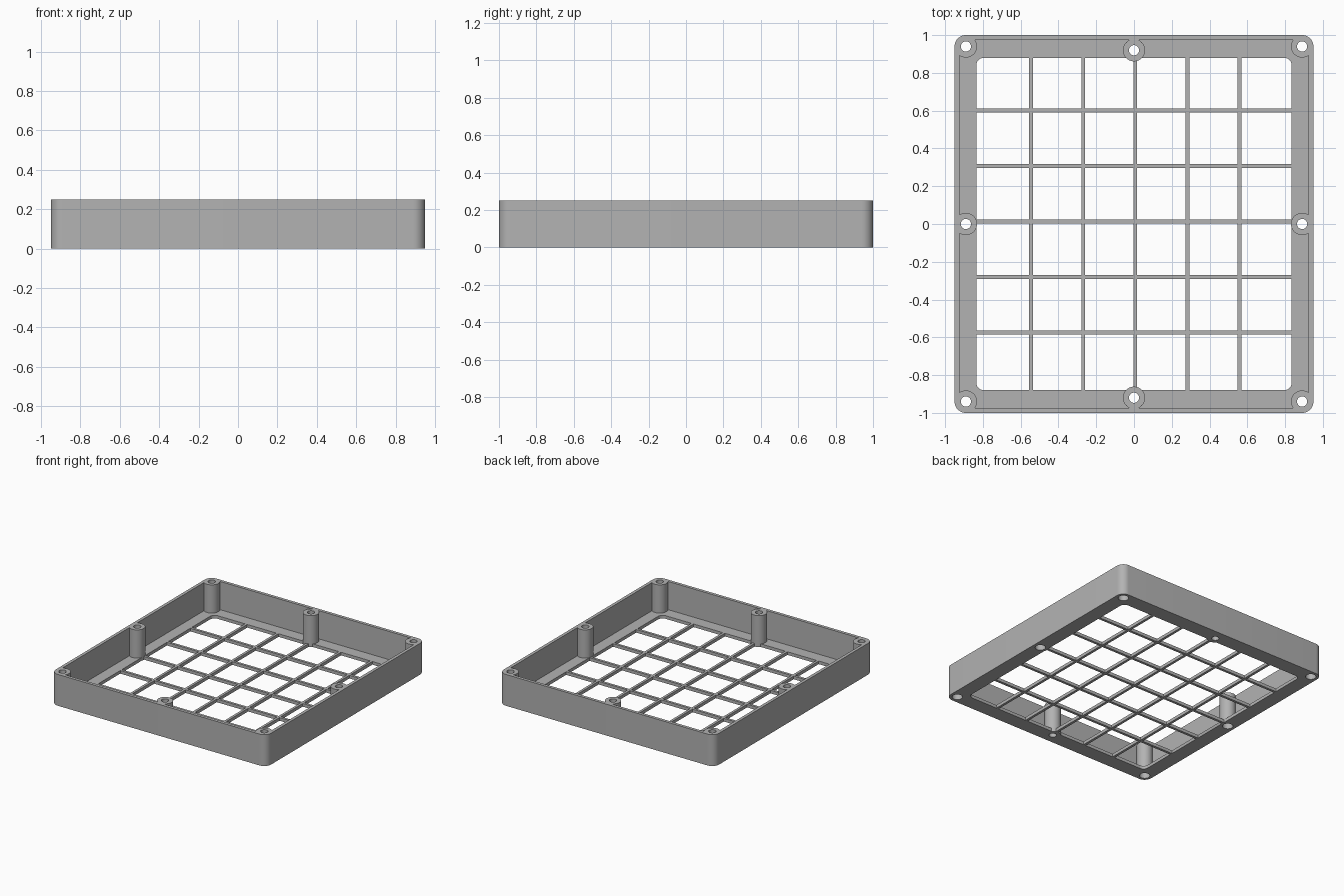
import bpy, bmesh
from math import cos, sin, pi

cube = bpy.data.objects.get("Cube")
if cube:
    bpy.data.objects.remove(cube, do_unlink=True)

HEIGHT, FLOOR = 0.25, 0.025

grey = bpy.data.materials.new("plain grey")
grey.use_nodes = True
grey.diffuse_color = (0.45, 0.45, 0.45, 1)
grey.node_tree.nodes["Principled BSDF"].inputs["Base Color"].default_value = grey.diffuse_color


def rounded_outline(hx, hy, r, steps=10):
    """Outline of a rounded rectangle, counter-clockwise."""
    pts = []
    for k, (sx, sy) in enumerate([(1, 1), (-1, 1), (-1, -1), (1, -1)]):
        for i in range(steps + 1):
            a = (k + i / steps) * pi / 2
            pts.append((sx * (hx - r) + r * cos(a), sy * (hy - r) + r * sin(a)))
    return pts


def circle(x, y, r, n=40):
    return [(x + r * cos(2 * pi * i / n), y + r * sin(2 * pi * i / n)) for i in range(n)]


def box(x0, x1, y0, y1):
    return [(x0, y0), (x1, y0), (x1, y1), (x0, y1)]


def prisms(name, outlines, z0, z1):
    """One object made of upright prisms, one for each outline."""
    bm = bmesh.new()
    for pts in outlines:
        low = [bm.verts.new((x, y, z0)) for x, y in pts]
        top = [bm.verts.new((x, y, z1)) for x, y in pts]
        bm.faces.new(low[::-1])
        bm.faces.new(top)
        for i in range(len(pts)):
            j = (i + 1) % len(pts)
            bm.faces.new((low[i], low[j], top[j], top[i]))
    mesh = bpy.data.meshes.new(name)
    bm.to_mesh(mesh)
    bm.free()
    mesh.materials.append(grey)
    obj = bpy.data.objects.new(name, mesh)
    bpy.context.collection.objects.link(obj)
    return obj


def combine(target, tool, operation):
    """Apply a boolean and discard the helper."""
    tool.hide_render = True
    mod = target.modifiers.new(operation, "BOOLEAN")
    mod.operation, mod.solver, mod.object = operation, "EXACT", tool
    bpy.context.view_layer.objects.active = target
    bpy.ops.object.modifier_apply(modifier=mod.name)
    bpy.data.objects.remove(tool, do_unlink=True)


# Screw post positions: corners, side middles, end middles
wide_posts = [(sx * 0.89, y) for sx in (-1, 1) for y in (-0.94, 0, 0.94)]
end_posts = [(0, -0.92), (0, 0.92)]
posts = wide_posts + end_posts

# Tray: outer wall, hollow inside, open floor
tray = prisms("tray", [rounded_outline(0.95, 1.0, 0.06)], 0, HEIGHT)
combine(tray, prisms("cavity", [rounded_outline(0.925, 0.975, 0.035)], FLOOR, 0.4), "DIFFERENCE")
combine(tray, prisms("opening", [rounded_outline(0.835, 0.88, 0.04)], -0.1, 0.1), "DIFFERENCE")

# Screw posts with through holes, wider underneath at the corners and sides
combine(tray, prisms("posts", [circle(x, y, 0.059) for x, y in posts], 0, HEIGHT), "UNION")
combine(tray, prisms("holes", [circle(x, y, 0.027) for x, y in posts], -0.1, 0.4), "DIFFERENCE")
combine(tray, prisms("recesses", [circle(x, y, 0.038) for x, y in wide_posts], -0.1, 0.05), "DIFFERENCE")

# Floor grid
xs = [-0.545 + 0.276 * i for i in range(5)]
ys = [-0.575 + 0.294 * i for i in range(5)]
w = 0.01
long_bars = prisms("long_grid_bars", [box(x - w, x + w, -0.88, 0.88) for x in xs], 0, FLOOR)
cross_bars = prisms("cross_grid_bars", [box(-0.835, 0.835, y - w, y + w) for y in ys], 0, FLOOR)

# Smooth the rounded corners and posts only
bpy.ops.object.select_all(action="DESELECT")
tray.select_set(True)
bpy.context.view_layer.objects.active = tray
bpy.ops.object.shade_smooth_by_angle()
